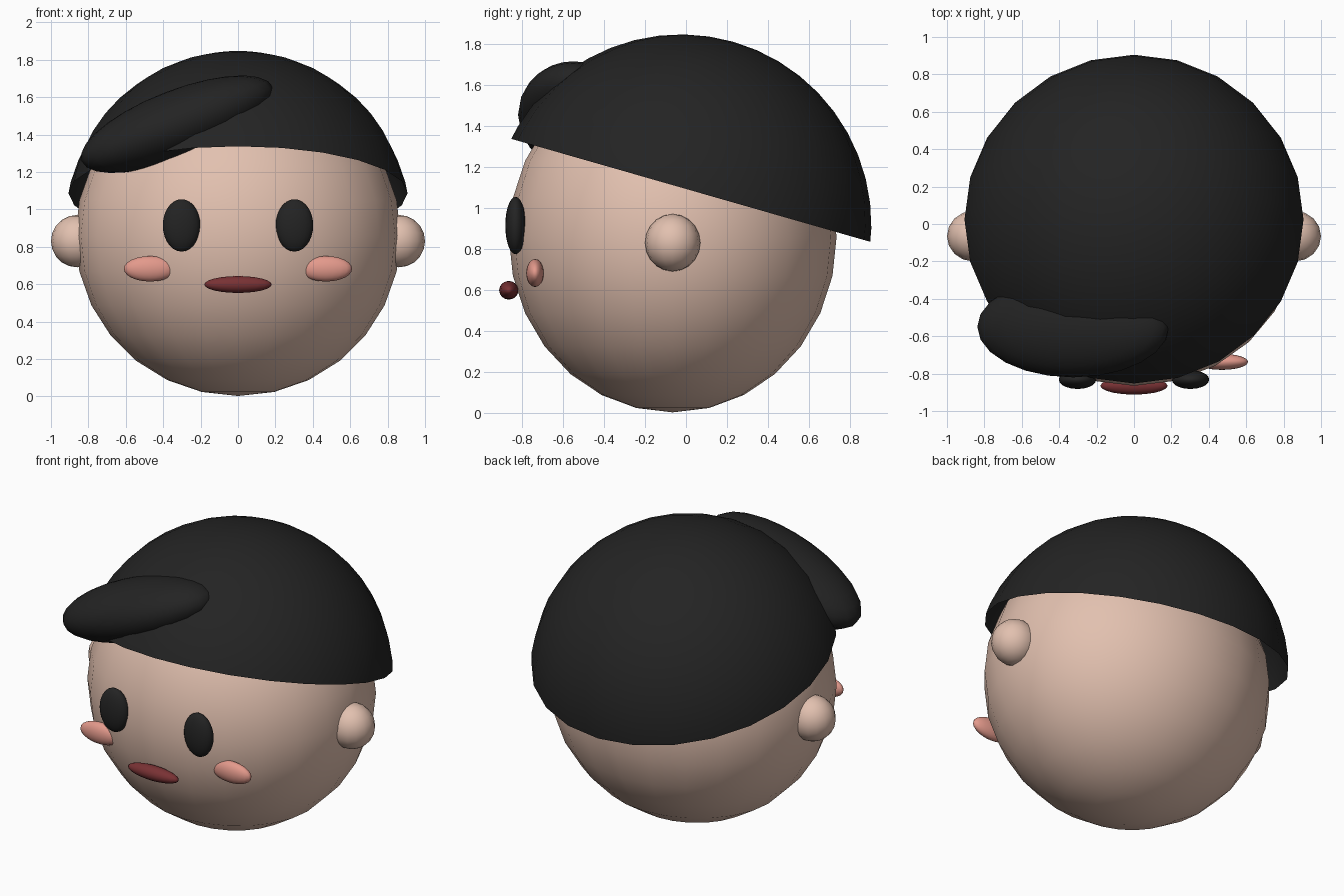
import bpy, bmesh, math
from mathutils import Vector, Matrix

if "Cube" in bpy.data.objects:
    bpy.data.objects.remove(bpy.data.objects["Cube"])


def material(name, rgb):
    m = bpy.data.materials.new(name)
    m.diffuse_color = (*rgb, 1.0)
    m.use_nodes = True
    m.node_tree.nodes["Principled BSDF"].inputs["Base Color"].default_value = m.diffuse_color
    return m


SKIN = material("skin", (0.76, 0.53, 0.43))
BLACK = material("soft_black", (0.017, 0.017, 0.017))
PINK = material("cheek_pink", (0.77, 0.32, 0.26))
RED = material("mouth_red", (0.19, 0.031, 0.034))


def ellipsoid(name, center, radii, mat, segs=24, rings=14, rot=None, cut=None):
    """Smooth ellipsoid; cut = (point, normal) removes everything below the plane."""
    bm = bmesh.new()
    bmesh.ops.create_uvsphere(bm, u_segments=segs, v_segments=rings, radius=1.0)
    matrix = Matrix.Translation(center) @ (rot or Matrix()) @ Matrix.Diagonal((*radii, 1.0))
    bm.transform(matrix)
    if cut:
        bmesh.ops.bisect_plane(bm, geom=bm.verts[:] + bm.edges[:] + bm.faces[:],
                               plane_co=cut[0], plane_no=cut[1], clear_inner=True)
    for f in bm.faces:
        f.smooth = True
    mesh = bpy.data.meshes.new(name)
    bm.to_mesh(mesh)
    bm.free()
    mesh.materials.append(mat)
    ob = bpy.data.objects.new(name, mesh)
    bpy.context.collection.objects.link(ob)
    return ob


# Head
ellipsoid("head", (0, -0.065, 0.858), (0.87, 0.80, 0.856), SKIN)

# Hair cap: open dome, its rim sloping down to the back
tilt = math.radians(-16)
slope = Matrix.Rotation(tilt, 4, 'X')
ellipsoid("hair_cap", (0, -0.025, 0.917), (0.925, 0.93, 0.93), BLACK, rings=24, rot=slope,
          cut=(Vector((0, 0.0265, 1.085)), slope.to_3x3() @ Vector((0, 0, 1))))

# Swept fringe
ellipsoid("fringe", (-0.325, -0.55, 1.455), (0.548, 0.27, 0.182), BLACK,
          rot=Matrix.Rotation(math.radians(-21.2), 4, 'Y'))

# Paired features
for side, s in (("left", -1), ("right", 1)):
    ellipsoid(side + "_ear", (s * 0.86, -0.065, 0.83), (0.14, 0.135, 0.14), SKIN, 16, 10)
    ellipsoid(side + "_eye", (s * 0.302, -0.832, 0.914), (0.10, 0.05, 0.14), BLACK, 20, 14)
    ellipsoid(side + "_cheek", (s * 0.47, -0.737, 0.682), (0.14, 0.043, 0.068), PINK, 20, 12)

# Mouth
ellipsoid("mouth", (0, -0.865, 0.598), (0.18, 0.047, 0.045), RED, 20, 12)
